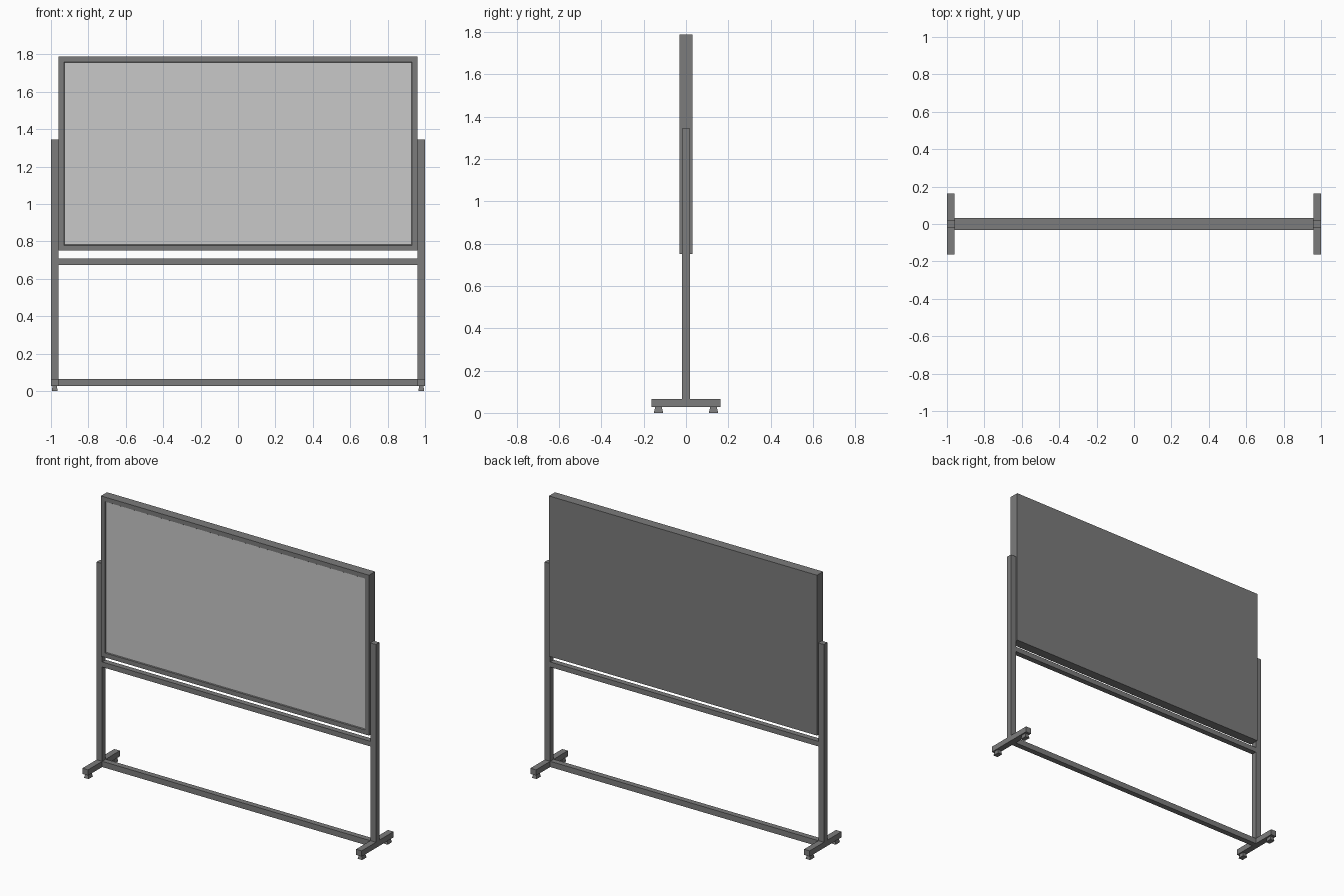
import bpy, bmesh
from mathutils import Vector

if "Cube" in bpy.data.objects:
    bpy.data.objects.remove(bpy.data.objects["Cube"])


def material(name, v):
    m = bpy.data.materials.new(name)
    m.diffuse_color = (v, v, v, 1)
    m.use_nodes = True
    m.node_tree.nodes["Principled BSDF"].inputs["Base Color"].default_value = m.diffuse_color
    return m


FRAME = material("dark grey frame", 0.2)
PANEL = material("light grey panel", 0.58)


def box(name, lo, hi, taper=1.0, edit=None):
    """Box between two corners; taper scales the top in x and y."""
    lo, hi = Vector(lo), Vector(hi)
    mid, size = (lo + hi) / 2, hi - lo
    bm = bmesh.new()
    bmesh.ops.create_cube(bm, size=1)
    for v in bm.verts:
        k = taper if v.co.z > 0 else 1
        v.co = Vector((mid.x + v.co.x * size.x * k,
                       mid.y + v.co.y * size.y * k,
                       mid.z + v.co.z * size.z))
    bm.normal_update()
    if edit:
        edit(bm)
    me = bpy.data.meshes.new(name)
    bm.to_mesh(me)
    bm.free()
    me.materials.append(FRAME)
    me.materials.append(PANEL)
    ob = bpy.data.objects.new(name, me)
    bpy.context.collection.objects.link(ob)
    return ob


def writing_surface(bm):
    # raised border, then a shallow recess with sloped edges on the front
    front = min(bm.faces, key=lambda f: f.normal.y)
    bmesh.ops.inset_region(bm, faces=[front], thickness=0.041)
    bmesh.ops.inset_region(bm, faces=[front], thickness=0.005)
    bmesh.ops.translate(bm, verts=front.verts, vec=(0, 0.006, 0))
    front.material_index = 1


# Board with framed front
box("board", (-0.96, -0.031, 0.75), (0.96, 0.031, 1.788), edit=writing_surface)

# Cross rails
box("middle_rail", (-0.96, -0.018, 0.675), (0.96, 0.018, 0.708))
box("lower_rail", (-0.96, -0.018, 0.028), (0.96, 0.018, 0.065))

# Posts, feet and glides on both sides
for s, side in ((-1, "left"), (1, "right")):
    x0, x1 = sorted((s * 0.96, s * 1.0))
    box(side + "_post", (x0, -0.018, 0.064), (x1, 0.018, 1.345))
    box(side + "_foot", (x0, -0.163, 0.028), (x1, 0.163, 0.065))
    for t, end in ((-1, "front"), (1, "back")):
        x, y = s * 0.98, t * 0.13
        box(f"{side}_{end}_glide", (x - 0.016, y - 0.022, 0),
            (x + 0.016, y + 0.022, 0.029), taper=0.7)
